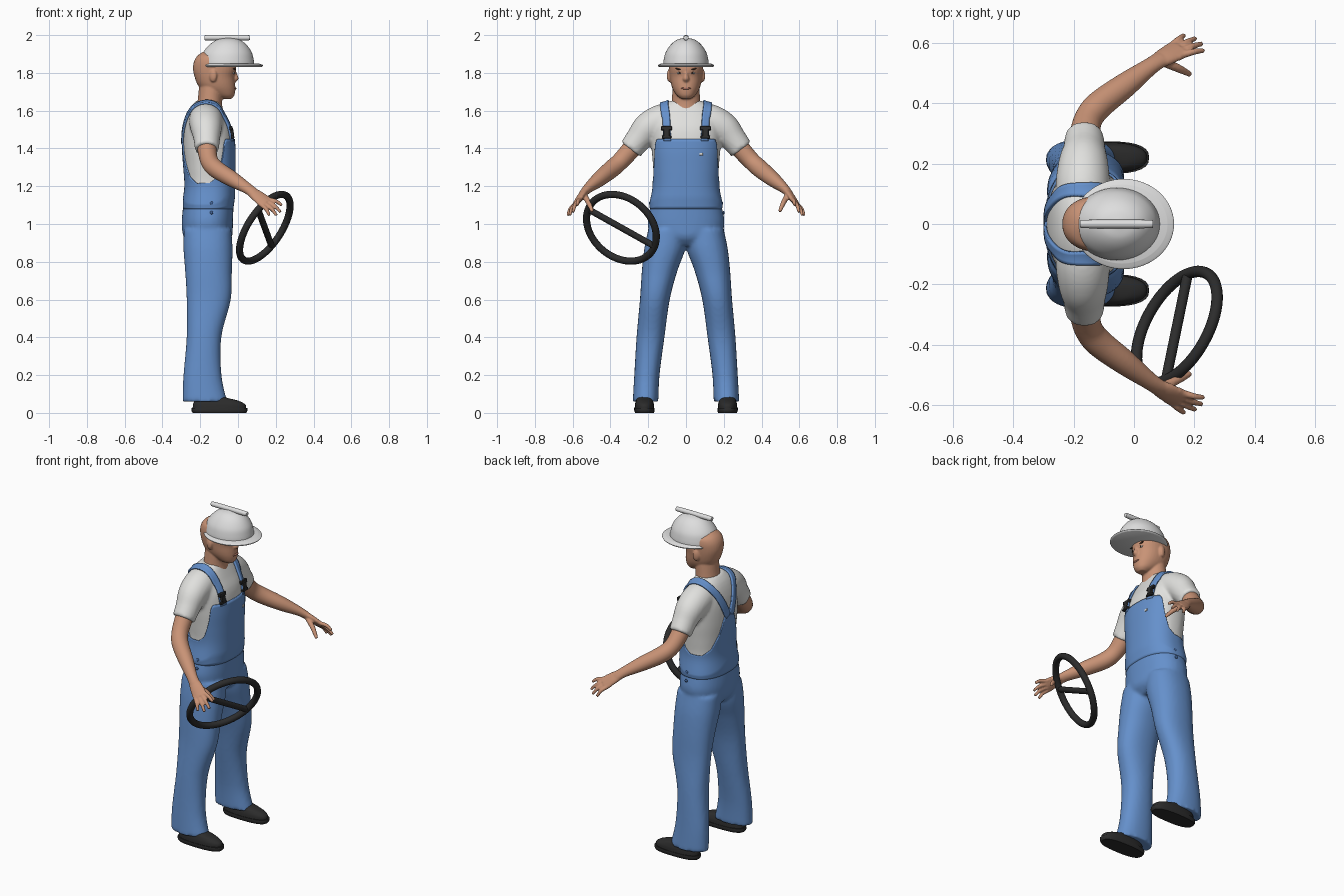
import bpy, bmesh, math
from mathutils import Vector, Matrix

if "Cube" in bpy.data.objects:
    bpy.data.objects.remove(bpy.data.objects["Cube"])


def material(name, r, g, b):
    m = bpy.data.materials.new(name)
    m.use_nodes = True
    m.diffuse_color = (r, g, b, 1)
    m.node_tree.nodes["Principled BSDF"].inputs["Base Color"].default_value = (r, g, b, 1)
    return m


SKIN = material("skin", 0.58, 0.29, 0.18)
BLUE = material("denim blue", 0.13, 0.28, 0.6)
WHITE = material("shirt white", 0.75, 0.75, 0.73)
HELMET = material("helmet white", 0.73, 0.73, 0.73)
BLACK = material("black rubber", 0.025, 0.025, 0.025)
BROWN = material("brow brown", 0.07, 0.035, 0.02)
LIP = material("lip", 0.42, 0.17, 0.12)
NAVY = material("button navy", 0.05, 0.12, 0.3)


def spline(rows, n=6):
    """Catmull-Rom resampling of equal-length tuples."""
    out = []
    for i in range(len(rows) - 1):
        quad = [rows[max(i - 1, 0)], rows[i], rows[i + 1], rows[min(i + 2, len(rows) - 1)]]
        for k in range(n):
            t = k / n
            out.append([0.5 * (2 * b + (c - a) * t + (2 * a - 5 * b + 4 * c - d) * t * t
                               + (3 * b - a - 3 * c + d) * t ** 3) for a, b, c, d in zip(*quad)])
    return out + [list(rows[-1])]


def oval(angle, p):
    c, s = math.cos(angle), math.sin(angle)
    return math.copysign(abs(c) ** p, c), math.copysign(abs(s) ** p, s)


def tube(bm, rows, side=1, flat=False, seg=28, p=1.0):
    """Closed loft through rows (x, y, z, a, b); flat keeps the rings level."""
    rows = spline(rows)
    rings = []
    for i, (x, y, z, a, b) in enumerate(rows):
        if flat:
            u, v = Vector((1, 0, 0)), Vector((0, 1, 0))
        else:
            t = Vector(rows[min(i + 1, len(rows) - 1)][:3]) - Vector(rows[max(i - 1, 0)][:3])
            u = t.cross(Vector((0.1, 0.76, 0.64))).normalized()
            v = t.cross(u).normalized()
        ring = []
        for k in range(seg):
            c, s = oval(math.tau * k / seg, p)
            q = Vector((x, y, z)) + u * (a * c) + v * (b * s)
            ring.append(bm.verts.new((q.x, q.y * side, q.z)))
        rings.append(ring)
    for r, q in zip(rings, rings[1:]):
        for k in range(seg):
            bm.faces.new((r[k], r[(k + 1) % seg], q[(k + 1) % seg], q[k]))
    bm.faces.new(rings[0])
    bm.faces.new(rings[-1])


def finish(name, bm, mat, voxel=0, rounds=4):
    bmesh.ops.recalc_face_normals(bm, faces=bm.faces)
    me = bpy.data.meshes.new(name)
    bm.to_mesh(me)
    bm.free()
    me.materials.append(mat)
    me.shade_smooth()
    ob = bpy.data.objects.new(name, me)
    bpy.context.collection.objects.link(ob)
    if voxel:
        rm = ob.modifiers.new("blend", 'REMESH')
        rm.mode, rm.voxel_size, rm.use_smooth_shade = 'VOXEL', voxel, True
        sm = ob.modifiers.new("soften", 'SMOOTH')
        sm.factor, sm.iterations = 0.5, rounds
    else:
        me.set_sharp_from_angle(angle=math.radians(40))
    return ob


def ball(name, loc, size, mat, tilt=0):
    bm = bmesh.new()
    m = Matrix.Translation(loc) @ Matrix.Rotation(tilt, 4, 'X') @ Matrix.Diagonal((*size, 1))
    bmesh.ops.create_uvsphere(bm, u_segments=20, v_segments=12, radius=1, matrix=m)
    return finish(name, bm, mat)


def box(name, loc, size, mat, lean=0):
    bm = bmesh.new()
    m = Matrix.Translation(loc) @ Matrix.Rotation(lean, 4, 'Y') @ Matrix.Diagonal((*size, 1))
    bmesh.ops.create_cube(bm, size=1, matrix=m)
    bmesh.ops.bevel(bm, geom=bm.edges[:], offset=min(size) * 0.2, segments=1, affect='EDGES')
    return finish(name, bm, mat)


def section(rows, z):
    for r, q in zip(rows, rows[1:]):
        if z <= q[2]:
            t = (z - r[2]) / (q[2] - r[2])
            return [a + (b - a) * t for a, b in zip(r, q)]
    return rows[-1]


def front_x(rows, z, y, p):
    x, _, _, a, b = section(rows, z)
    return x + a * (1 - min(1, abs(y / b)) ** (2 / p)) ** (p / 2)


def levels(table):
    """(back, front, height, half width) to loft rows."""
    return [((b + f) / 2, 0, z, (f - b) / 2, w) for b, f, z, w in table]


# Torso shape shared by shirt and overalls
P = 0.85
TORSO = levels([(-.285, -.035, .92, .2), (-.298, -.027, 1.0, .203), (-.29, -.024, 1.1, .188),
                (-.277, -.022, 1.2, .17), (-.283, -.02, 1.3, .174), (-.29, -.02, 1.4, .182),
                (-.287, -.032, 1.5, .185), (-.272, -.062, 1.57, .172), (-.25, -.085, 1.62, .135),
                (-.222, -.1, 1.652, .085)])
TORSO_FINE = spline(TORSO)

# Shirt
bm = bmesh.new()
tube(bm, TORSO[2:], flat=True, seg=48, p=P)
for s in (1, -1):
    tube(bm, [(-.17, .04, 1.562, .085, .085), (-.17, .13, 1.543, .09, .09), (-.168, .2, 1.507, .083, .083),
              (-.165, .25, 1.45, .07, .07), (-.165, .293, 1.395, .064, .064)], s)
shirt = finish("shirt", bm, WHITE, 0.01, 5)

# Trousers
bm = bmesh.new()
tube(bm, [(-.16, 0, .885, .09, .07), (-.16, 0, .93, .127, .17)] + TORSO[1:4], flat=True, seg=48, p=0.9)
for s in (1, -1):
    tube(bm, [(-.175, .214, .06, .118, .068), (-.188, .207, .2, .101, .067), (-.18, .188, .4, .092, .074),
              (-.155, .165, .6, .117, .079), (-.156, .14, .75, .124, .094), (-.159, .112, .87, .13, .109),
              (-.161, .1, .97, .126, .1)], s, flat=True, p=0.9)
finish("trousers", bm, BLUE, 0.01, 5)

# Bib: a shell around the torso whose top edge varies with the angle from the front
EDGE = [(0, 1.45), (50, 1.45), (56, 1.43), (64, 1.34), (76, 1.25), (90, 1.218), (118, 1.215),
        (140, 1.25), (158, 1.33), (170, 1.43), (180, 1.47)]


def edge_height(deg):
    for (a, h), (b, k) in zip(EDGE, EDGE[1:]):
        if deg <= b:
            return h + (k - h) * (deg - a) / (b - a)
    return EDGE[-1][1]


bm = bmesh.new()
SEG, STEPS, LOW = 120, 24, 1.08
cols = []
for k in range(SEG):
    ang = math.tau * k / SEG
    c, s = oval(ang, P)
    top = edge_height(math.degrees(min(ang, math.tau - ang)))
    col = []
    for j in range(STEPS + 1):
        z = LOW + (top - LOW) * j / STEPS
        x, _, _, a, b = section(TORSO_FINE, z)
        grow = 0.007 * min(1, j / 4)
        col.append(bm.verts.new((x + (a + grow) * c, (b + grow) * s, z)))
    cols.append(col)
for k in range(SEG):
    r, q = cols[k], cols[(k + 1) % SEG]
    for j in range(STEPS):
        bm.faces.new((r[j], q[j], q[j + 1], r[j + 1]))
bib = finish("overalls_bib", bm, BLUE)
bib.modifiers.new("cloth", 'SOLIDIFY').thickness = 0.009

# Straps wrapped over the shirt, buckles, side buttons
for s, side in ((1, "left"), (-1, "right")):
    path = [Vector(q) for q in spline([(-.02, .103, 1.44), (-.05, .107, 1.55), (-.09, .115, 1.62),
            (-.16, .122, 1.67), (-.235, .11, 1.63), (-.28, .07, 1.55), (-.3, .016, 1.43)])]
    bm = bmesh.new()
    rows = []
    for i, q in enumerate(path):
        t = path[min(i + 1, len(path) - 1)] - path[max(i - 1, 0)]
        across = t.cross(q - Vector((-.16, q.y, 1.48))).normalized()
        pts = [q + across * (0.022 * w / 2) for w in (-2, -1, 0, 1, 2)]
        rows.append([bm.verts.new((v.x, v.y * s, v.z)) for v in pts])
    for r, q in zip(rows, rows[1:]):
        for k in range(4):
            bm.faces.new((r[k], r[k + 1], q[k + 1], q[k]))
    strap = finish(side + "_strap", bm, BLUE)
    wrap = strap.modifiers.new("wrap", 'SHRINKWRAP')
    wrap.target, wrap.offset = shirt, 0.006
    cloth = strap.modifiers.new("cloth", 'SOLIDIFY')
    cloth.thickness, cloth.offset = 0.01, 0
    for part, z, w, h in (("top", 1.507, .058, .022), ("clip", 1.482, .034, .04), ("base", 1.46, .05, .016)):
        box(f"{side}_buckle_{part}", (front_x(TORSO_FINE, z, .103, P) + .012, s * .103, z),
            (.018, w, h), BLACK, -0.15)
    for z in (1.11, 1.06):
        ball(side + "_hip_button", (-.14, s * (section(TORSO_FINE, z)[4] + .004), z), (.009, .006, .009), NAVY)
box("bib_tag", (front_x(TORSO_FINE, 1.37, .08, P) + .008, .08, 1.37), (.006, .018, .014), WHITE)

# Arms with hands
TIPS = [(.232, .575, 1.098), (.226, .598, 1.062), (.204, .616, 1.045), (.166, .626, 1.045)]
spread, knuckle = Vector((.68, -.52, .52)), Vector((.145, .577, 1.115))
for s, side in ((1, "left"), (-1, "right")):
    bm = bmesh.new()
    tube(bm, [(-.165, .26, 1.435, .052, .052), (-.163, .3, 1.385, .05, .05), (-.15, .35, 1.33, .047, .047),
              (-.115, .395, 1.29, .047, .047), (-.03, .46, 1.237, .042, .04), (.05, .52, 1.188, .031, .026),
              (.09, .547, 1.158, .031, .02)], s)
    tube(bm, [(.07, .535, 1.172, .028, .02), (.11, .558, 1.143, .038, .018), (.152, .581, 1.11, .039, .014)], s)
    for i, tip in enumerate(TIPS):
        base = knuckle + spread * (.03 - .02 * i)
        mid = (base + Vector(tip)) / 2 + Vector((.004, .004, .006))
        root = base - Vector((.02, .011, -.016))
        tube(bm, [(*root, .011, .011), (*base, .0115, .0115), (*mid, .0105, .0105), (*tip, .008, .008)], s, seg=14)
    tube(bm, [(.09, .54, 1.155, .015, .015), (.145, .517, 1.115, .014, .014), (.187, .496, 1.067, .009, .009)],
         s, seg=14)
    finish(side + "_arm", bm, SKIN, 0.005, 2)

# Head, neck, nose and ears
HP = 0.92
HEAD = levels([(-.085, -.035, 1.662, .025), (-.13, -.02, 1.68, .048), (-.19, -.014, 1.71, .068),
               (-.215, -.015, 1.74, .079), (-.23, -.018, 1.78, .086), (-.238, -.01, 1.82, .09),
               (-.233, -.02, 1.86, .09), (-.215, -.05, 1.89, .078), (-.185, -.09, 1.912, .04)])
HEAD_FINE = spline(HEAD)
bm = bmesh.new()
tube(bm, HEAD, flat=True, seg=36, p=HP)
tube(bm, [(-.155, 0, 1.57, .082, .09), (-.15, 0, 1.64, .066, .077), (-.14, 0, 1.74, .065, .07)], flat=True)
tube(bm, [(-.026, 0, 1.82, .012, .011), (-.02, 0, 1.79, .017, .012), (-.018, 0, 1.768, .021, .018),
          (-.025, 0, 1.752, .014, .013)], flat=True, seg=16)
for s in (1, -1):
    m = (Matrix.Translation((-.132, s * .088, 1.785)) @ Matrix.Rotation(s * .35, 4, 'Z')
         @ Matrix.Diagonal((.021, .013, .034, 1)))
    bmesh.ops.create_uvsphere(bm, u_segments=20, v_segments=12, radius=1, matrix=m)
finish("head", bm, SKIN, 0.005, 3)


def face(name, y, z, size, mat, lift=0.0, tilt=0.0):
    ball(name, (front_x(HEAD_FINE, z, y, HP) + lift, y, z), size, mat, tilt)


for s, side in ((1, "left"), (-1, "right")):
    face(side + "_eye", s * .035, 1.799, (.005, .013, .005), WHITE, -.002)
    face(side + "_iris", s * .034, 1.799, (.004, .005, .005), BROWN, .001)
    face(side + "_brow", s * .037, 1.819, (.007, .021, .004), BROWN, -.002, s * .22)
face("mouth", 0, 1.718, (.006, .026, .006), LIP, -.001)

# Hard hat
bm = bmesh.new()
tube(bm, [(-.057, 0, 1.838, .144, .121), (-.057, 0, 1.87, .14, .118), (-.056, 0, 1.91, .128, .107),
          (-.053, 0, 1.95, .097, .08), (-.052, 0, 1.975, .06, .048), (-.052, 0, 1.985, .015, .012)],
     flat=True, seg=48)
finish("helmet_shell", bm, HELMET)
bm = bmesh.new()
tube(bm, [(-.035, 0, 1.832, .16, .142), (-.035, 0, 1.836, .166, .148), (-.035, 0, 1.842, .166, .148),
          (-.04, 0, 1.85, .15, .13)], flat=True, seg=64)
finish("helmet_brim", bm, HELMET)
bm = bmesh.new()
tube(bm, [(-.168, 0, 1.985, .009, .009), (-.16, 0, 1.986, .014, .014), (.045, 0, 1.986, .014, .014),
          (.053, 0, 1.985, .009, .009)], seg=16)
finish("helmet_ridge", bm, HELMET)

# Shoes
for s, side in ((1, "left"), (-1, "right")):
    bm = bmesh.new()
    tube(bm, [(-.098, .22, .0, .142, .05), (-.098, .22, .012, .148, .054), (-.098, .22, .026, .147, .054)],
         s, flat=True, p=0.75)
    tube(bm, [(-.098, .22, .02, .142, .052), (-.1, .22, .045, .138, .05), (-.115, .22, .065, .115, .045),
              (-.15, .22, .085, .08, .042), (-.165, .22, .12, .065, .04)], s, flat=True, p=0.85)
    finish(side + "_shoe", bm, BLACK)

# Steering wheel: rim and cross bar
hub = Vector((.142, -.342, .98))
turn = Vector((.755, -.424, -.5)).to_track_quat('Z', 'Y')
bpy.ops.mesh.primitive_torus_add(major_radius=.204, minor_radius=.019, major_segments=64, minor_segments=14,
                                 location=hub, rotation=turn.to_euler())
rim = bpy.context.object
rim.name = "wheel_rim"
rim.data.materials.append(BLACK)
rim.data.shade_smooth()
bm = bmesh.new()
along = Vector((.07, .34, -.19)).to_track_quat('Z', 'Y').to_matrix().to_4x4()
bmesh.ops.create_cone(bm, cap_ends=True, segments=16, radius1=.017, radius2=.017, depth=.4,
                      matrix=Matrix.Translation(hub) @ along)
finish("wheel_bar", bm, BLACK)
